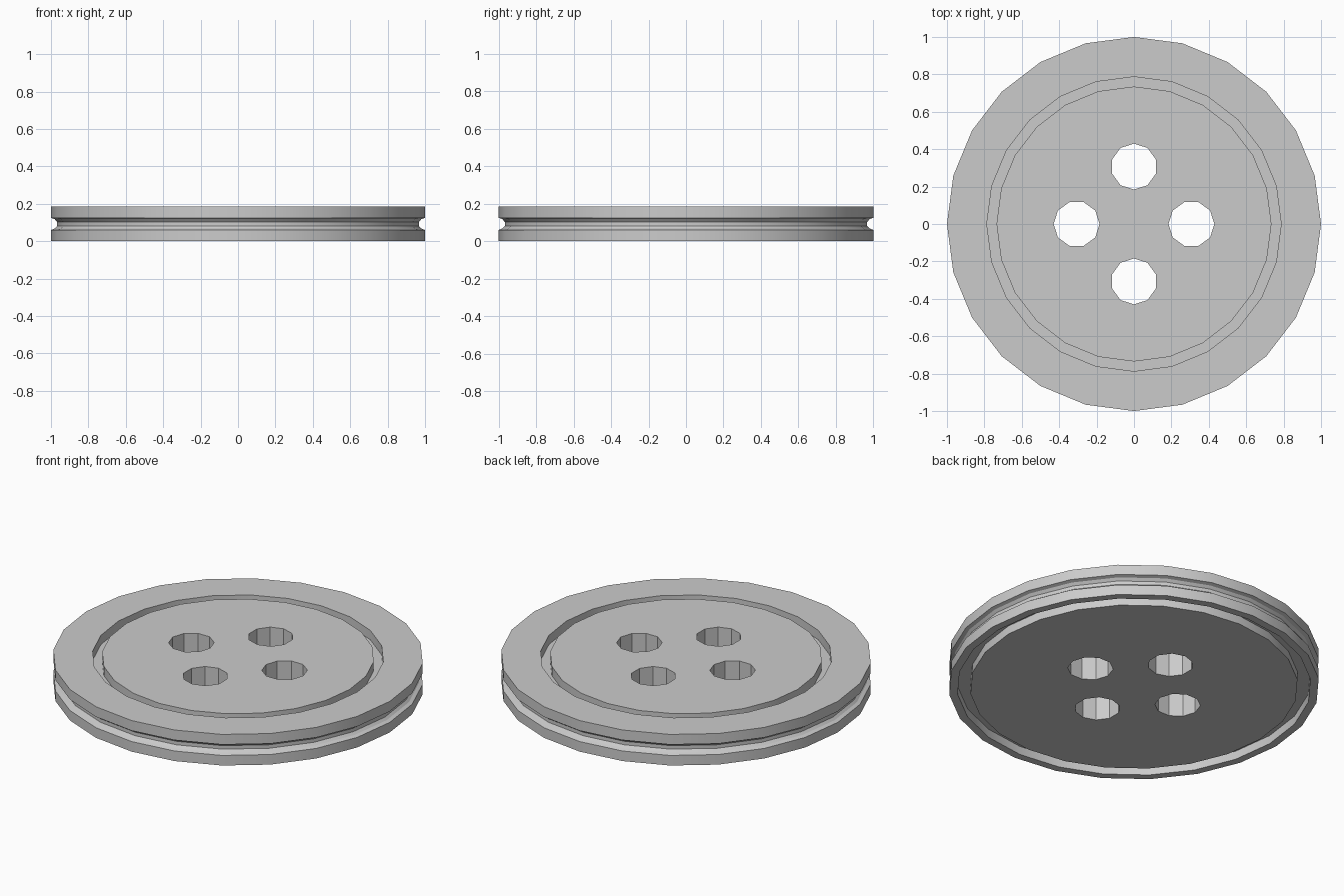
import bpy
import bmesh
from math import radians
from mathutils import Matrix, Vector

cube = bpy.data.objects.get("Cube")
if cube:
    bpy.data.objects.remove(cube, do_unlink=True)

SIDES = 24
HEIGHT = 0.185

grey = bpy.data.materials.new("button_grey")
grey.use_nodes = True
colour = (0.6, 0.6, 0.6, 1)
grey.diffuse_color = colour
grey.node_tree.nodes["Principled BSDF"].inputs["Base Color"].default_value = colour


def add_object(name, bm):
    mesh = bpy.data.meshes.new(name)
    bm.to_mesh(mesh)
    bm.free()
    obj = bpy.data.objects.new(name, mesh)
    mesh.materials.append(grey)
    bpy.context.collection.objects.link(obj)
    return obj


# Button disc: bottom groove, rounded side channel and top groove in one profile
profile = [
    (0.885, 0), (0.885, 0.05), (0.955, 0.05), (0.955, 0),
    (1, 0), (1, 0.06),
    (0.98, 0.068), (0.967, 0.082), (0.967, 0.103), (0.98, 0.118),
    (1, 0.125), (1, HEIGHT),
    (0.787, HEIGHT), (0.787, 0.13), (0.735, 0.13), (0.735, HEIGHT),
]
bm = bmesh.new()
points = [bm.verts.new((r, 0, z)) for r, z in profile]
edges = [bm.edges.new(pair) for pair in zip(points, points[1:])]
bmesh.ops.spin(bm, geom=points + edges, cent=(0, 0, 0), axis=(0, 0, 1),
               angle=radians(360), steps=SIDES)
bmesh.ops.remove_doubles(bm, verts=bm.verts[:], dist=0.0005)
# Close the flat centre on both sides
bmesh.ops.holes_fill(bm, edges=[e for e in bm.edges if e.is_boundary], sides=0)
bmesh.ops.recalc_face_normals(bm, faces=bm.faces[:])
button = add_object("button_disc", bm)

# Four thread holes
bm = bmesh.new()
for i in range(4):
    turn = Matrix.Rotation(radians(90 * i), 4, "Z")
    place = turn @ Matrix.Translation(Vector((0, 0.307, HEIGHT / 2)))
    bmesh.ops.create_cone(bm, cap_ends=True, segments=10, radius1=0.123,
                          radius2=0.123, depth=0.5, matrix=place)
cutter = add_object("thread_hole_cutter", bm)
cutter.hide_render = True

cut = button.modifiers.new("thread_holes", "BOOLEAN")
cut.operation = "DIFFERENCE"
cut.solver = "EXACT"
cut.object = cutter

bpy.ops.object.select_all(action="DESELECT")
button.select_set(True)
bpy.context.view_layer.objects.active = button
bpy.ops.object.modifier_apply(modifier=cut.name)
bpy.data.objects.remove(cutter, do_unlink=True)
bpy.ops.object.shade_smooth_by_angle(angle=radians(25))
